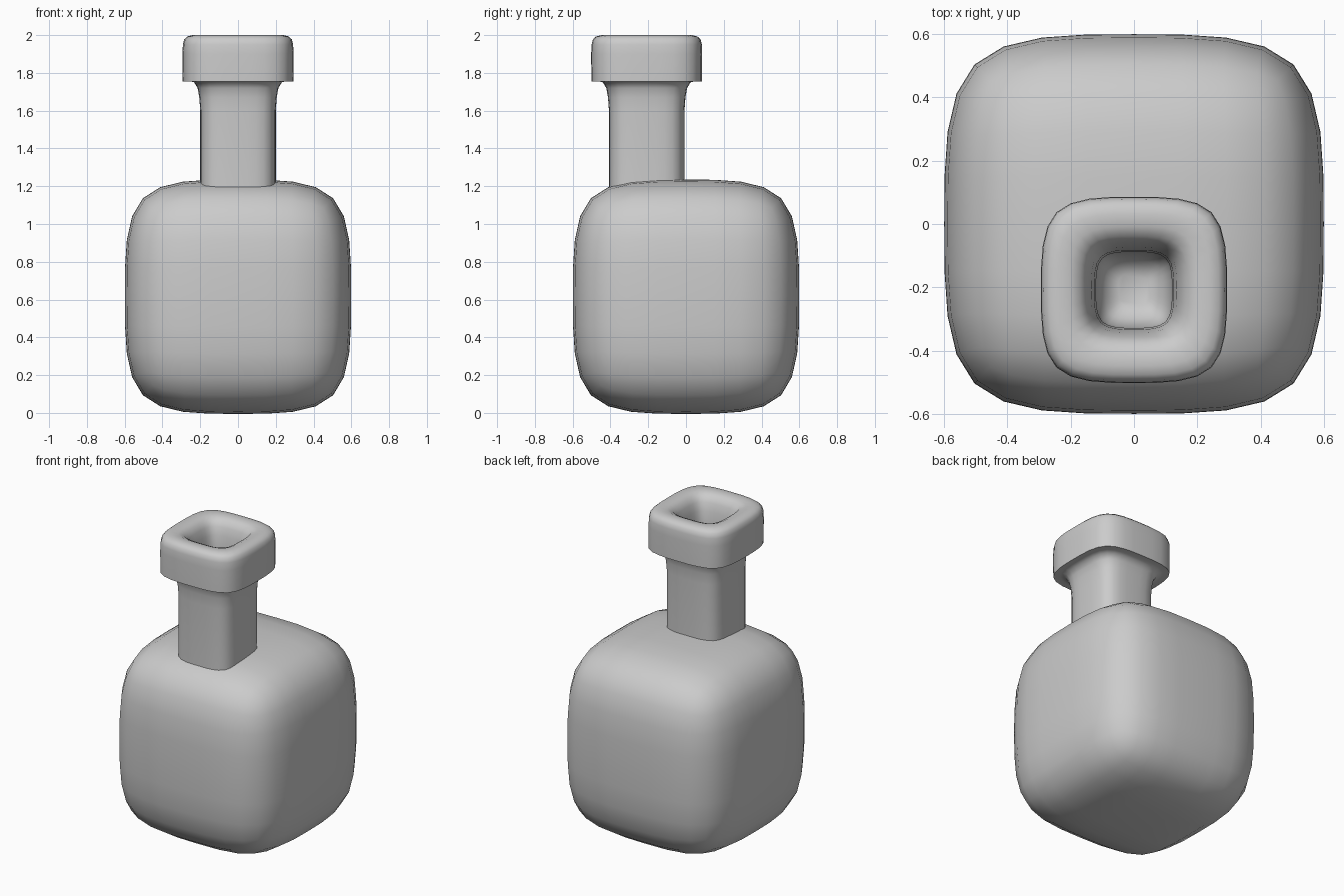
import bpy, bmesh, math
from mathutils import Vector

old = bpy.data.objects.get("Cube")
if old:
    bpy.data.objects.remove(old)

grey = bpy.data.materials.new("light grey")
grey.use_nodes = True
grey.diffuse_color = (0.6, 0.6, 0.6, 1)
grey.node_tree.nodes["Principled BSDF"].inputs["Base Color"].default_value = (0.6, 0.6, 0.6, 1)


def make_object(name, bm, location, angle):
    bmesh.ops.recalc_face_normals(bm, faces=bm.faces)
    mesh = bpy.data.meshes.new(name)
    bm.to_mesh(mesh)
    bm.free()
    mesh.materials.append(grey)
    obj = bpy.data.objects.new(name, mesh)
    obj.location = location
    bpy.context.collection.objects.link(obj)
    bpy.ops.object.select_all(action="DESELECT")
    obj.select_set(True)
    bpy.context.view_layer.objects.active = obj
    bpy.ops.object.shade_smooth_by_angle(angle=math.radians(angle))
    return obj


def rounded_square(half, steps=4):
    """Outline of a soft square: a cubic B-spline round eight cage points."""
    cage = [Vector(p) * half for p in
            [(1, 0), (1, 1), (0, 1), (-1, 1), (-1, 0), (-1, -1), (0, -1), (1, -1)]]
    points = []
    for i in range(8):
        a, b, c, d = (cage[(i + k) % 8] for k in range(4))
        for s in range(steps):
            u = s / steps
            points.append((a * (1 - u) ** 3 + b * (3 * u**3 - 6 * u**2 + 4)
                           + c * (-3 * u**3 + 3 * u**2 + 3 * u + 1) + d * u**3) / 6)
    return points


# Body: soft cube with slightly swollen edges
bm = bmesh.new()
bmesh.ops.create_cube(bm, size=2)
bmesh.ops.subdivide_edges(bm, edges=bm.edges[:], cuts=1, use_grid_fill=True)
swell = {1: 0.588, 2: 0.61, 3: 0.60}
for v in bm.verts:
    v.co *= swell[sum(abs(c) > 0.5 for c in v.co)]
    v.co.z *= 1.035
body = make_object("bottle_body", bm, (0, 0, 0.615), 180)
soft = body.modifiers.new("soften", "SUBSURF")
soft.levels = soft.render_levels = 2

# Neck, lip and hollow mouth: soft squares lofted along one profile (half width, height)
profile = [(0.2, 1.17), (0.2, 1.6), (0.205, 1.67), (0.214, 1.72), (0.232, 1.75),
           (0.26, 1.757), (0.293, 1.755), (0.294, 1.9), (0.292, 1.95), (0.285, 1.978),
           (0.268, 1.993), (0.24, 2.0), (0.2, 1.997), (0.17, 1.983), (0.15, 1.95),
           (0.135, 1.9), (0.125, 1.83), (0.12, 1.72), (0.122, 1.45), (0.115, 1.35),
           (0.09, 1.29), (0.05, 1.265)]
bm = bmesh.new()
rings = [[bm.verts.new((p.x, p.y, z)) for p in rounded_square(half)] for half, z in profile]
for low, high in zip(rings, rings[1:]):
    for i in range(len(low)):
        j = (i + 1) % len(low)
        bm.faces.new((low[i], low[j], high[j], high[i]))
bm.faces.new(rings[0])
bm.faces.new(rings[-1])
make_object("bottle_neck", bm, (0, -0.208, 0), 50)
